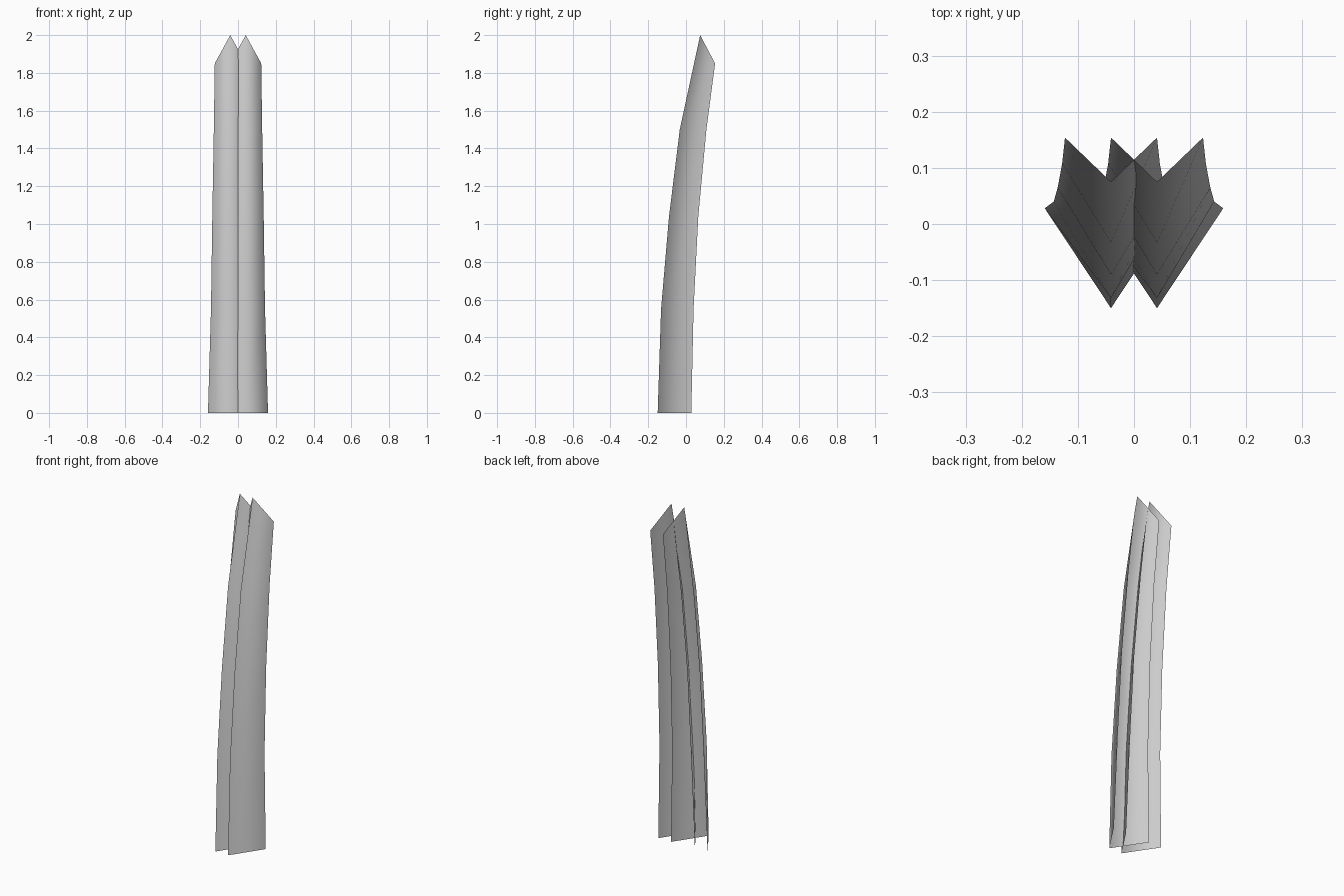
import bpy
import bmesh

if "Cube" in bpy.data.objects:
    bpy.data.objects.remove(bpy.data.objects["Cube"], do_unlink=True)

# Single flat grey
grey = bpy.data.materials.new("leaf grey")
grey.use_nodes = True
colour = (0.6, 0.6, 0.6, 1)
grey.diffuse_color = colour
grey.node_tree.nodes["Principled BSDF"].inputs["Base Color"].default_value = colour

# Rows up the blade: crease y, crease z, rim y, rim z, half width
ROWS = [
    (-0.15, 0, 0.028, 0, 0.118),
    (-0.132, 0.55, 0.04, 0.55, 0.102),
    (-0.09, 1.04, 0.065, 1.04, 0.095),
    (-0.033, 1.5, 0.108, 1.5, 0.087),
    (0.075, 2.0, 0.154, 1.85, 0.082),
]


def blade(name, x):
    """Folded leaf: two arms meeting at a crease that points forward."""
    bm = bmesh.new()
    rows = []
    for cy, cz, ry, rz, w in ROWS:
        points = [(x - w, ry, rz), (x, cy, cz), (x + w, ry, rz)]
        rows.append([bm.verts.new(p) for p in points])
    for low, high in zip(rows, rows[1:]):
        for i in range(2):
            bm.faces.new((low[i], low[i + 1], high[i + 1], high[i])).smooth = True
    mesh = bpy.data.meshes.new(name)
    bm.to_mesh(mesh)
    bm.free()
    mesh.materials.append(grey)
    bpy.context.collection.objects.link(bpy.data.objects.new(name, mesh))


# The inner arms cross on the centre line
blade("left_blade", 0.041)
blade("right_blade", -0.041)
